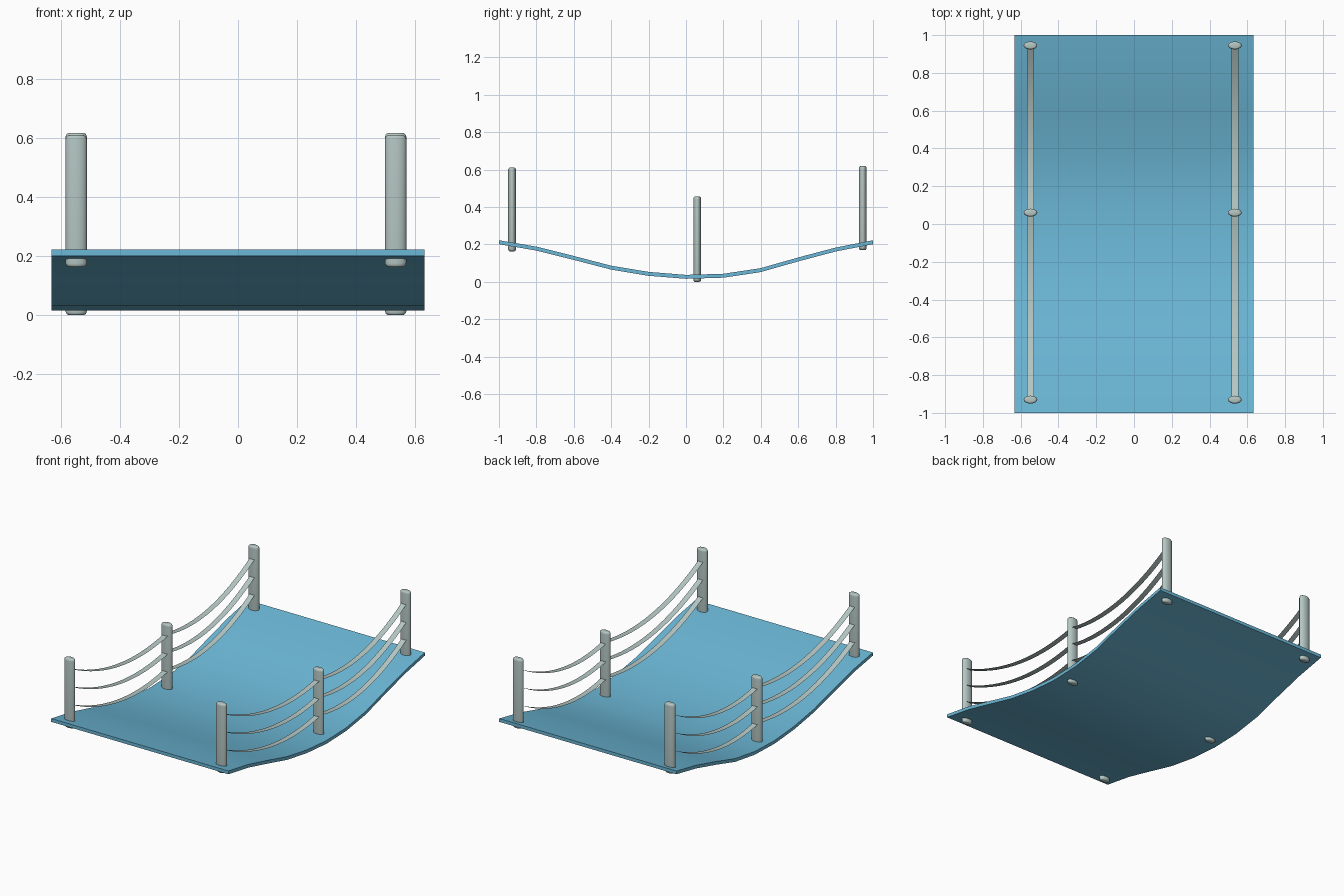
import bpy, bmesh, math
from mathutils import Matrix

cube = bpy.data.objects.get("Cube")
if cube:
    bpy.data.objects.remove(cube, do_unlink=True)


def material(name, rgb):
    m = bpy.data.materials.new(name)
    m.use_nodes = True
    m.diffuse_color = (*rgb, 1)
    m.node_tree.nodes["Principled BSDF"].inputs["Base Color"].default_value = (*rgb, 1)
    return m


BLUE = material("sky_blue", (0.15, 0.48, 0.68))
GREY = material("pale_grey", (0.46, 0.57, 0.55))


def finish(name, bm, mat):
    """Turn a bmesh into a smooth-shaded object that keeps its sharp edges."""
    mesh = bpy.data.meshes.new(name)
    bm.to_mesh(mesh)
    bm.free()
    mesh.materials.append(mat)
    ob = bpy.data.objects.new(name, mesh)
    bpy.context.collection.objects.link(ob)
    bpy.ops.object.select_all(action="DESELECT")
    ob.select_set(True)
    bpy.context.view_layer.objects.active = ob
    bpy.ops.object.shade_smooth_by_angle(angle=math.radians(40))
    return ob


def strip(bm, x, half_width, path):
    """Flat strip across x that follows a (y, z) path, facing up."""
    rows = [[bm.verts.new((x + s * half_width, y, z)) for s in (-1, 1)] for y, z in path]
    return [bm.faces.new((a[0], a[1], b[1], b[0])) for a, b in zip(rows, rows[1:])]


# Sagging deck: a strip along the profile, extruded down
heights = [.222, .188, .138, .086, .053, .037, .043, .073, .13, .183, .222]
bm = bmesh.new()
top = strip(bm, 0, .632, [(-1 + .2 * i, z) for i, z in enumerate(heights)])
low = bmesh.ops.extrude_face_region(bm, geom=top, use_keep_orig=True)
bmesh.ops.translate(bm, vec=(0, 0, -.021),
                    verts=[v for v in low["geom"] if isinstance(v, bmesh.types.BMVert)])
bmesh.ops.recalc_face_normals(bm, faces=bm.faces)
finish("deck", bm, BLUE)


# Oval posts with rounded ends
def post(name, x, y, z0, z1):
    bm = bmesh.new()
    bmesh.ops.create_cone(bm, cap_ends=True, segments=24, radius1=.036, radius2=.036, depth=z1 - z0)
    rims = [e for e in bm.edges if abs(e.verts[0].co.z - e.verts[1].co.z) < .001]
    bmesh.ops.bevel(bm, geom=rims, offset=.014, segments=4, profile=.5, affect="EDGES")
    bmesh.ops.transform(bm, verts=bm.verts, matrix=Matrix.Translation((x, y, (z0 + z1) / 2))
                        @ Matrix.Diagonal((1, .58, 1, 1)))
    finish(name, bm, GREY)


posts = {"front": (-.93, .163, .61), "middle": (.06, 0, .455), "back": (.945, .17, .618)}
sides = {"left": .534, "right": -.548}
ROPE_DROP, ROPE_GAP, SAG, STEPS = .07, .115, .09, 16

for side, x in sides.items():
    for place, (y, z0, z1) in posts.items():
        post(f"{place}_{side}_post", x, y, z0, z1)

    # Three flat sagging ropes in each span
    for a, b in (("front", "middle"), ("middle", "back")):
        (ya, _, za), (yb, _, zb) = posts[a], posts[b]
        for n in range(3):
            drop = ROPE_DROP + n * ROPE_GAP
            path = []
            for i in range(STEPS + 1):
                t = i / STEPS
                path.append((ya + (yb - ya) * t, za + (zb - za) * t - drop - 4 * SAG * t * (1 - t)))
            bm = bmesh.new()
            strip(bm, x, .018, path)
            finish(f"{a}_{side}_rope_{n + 1}", bm, GREY)
